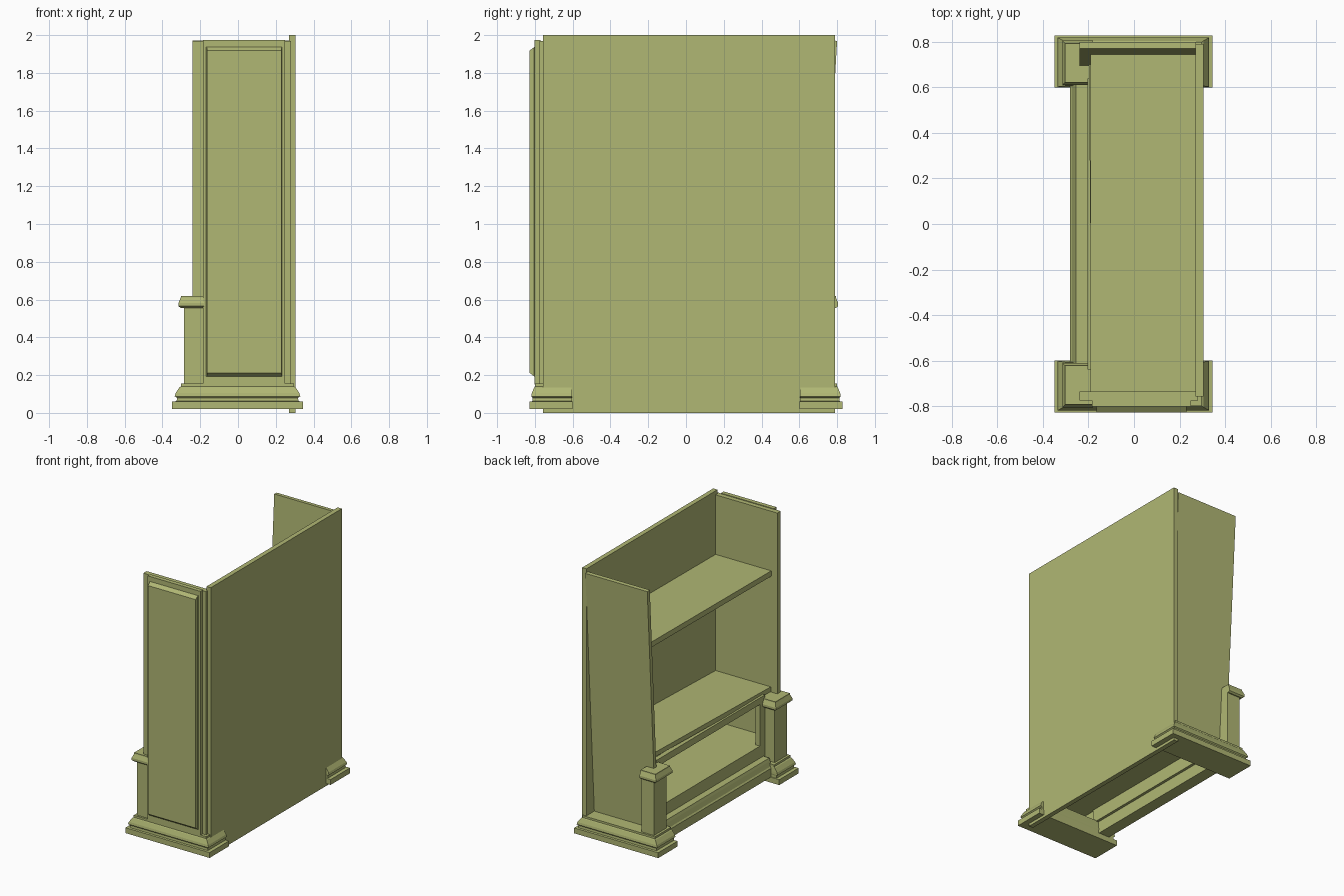
import bpy, bmesh
from mathutils import Matrix, Vector

if "Cube" in bpy.data.objects:
    bpy.data.objects.remove(bpy.data.objects["Cube"])

olive = bpy.data.materials.new("olive_paint")
olive.use_nodes = True
COLOUR = (0.434, 0.474, 0.174, 1)
olive.diffuse_color = COLOUR
olive.node_tree.nodes["Principled BSDF"].inputs["Base Color"].default_value = COLOUR


def finish(name, bm):
    bmesh.ops.recalc_face_normals(bm, faces=bm.faces)
    mesh = bpy.data.meshes.new(name)
    bm.to_mesh(mesh)
    bm.free()
    mesh.materials.append(olive)
    obj = bpy.data.objects.new(name, mesh)
    bpy.context.collection.objects.link(obj)
    return obj


def box(name, x, y, z, tilt=0, turn=0):
    """Box from ranges, optionally rotated about its centre."""
    bm = bmesh.new()
    bmesh.ops.create_cube(bm, size=1)
    size = Vector((x[1] - x[0], y[1] - y[0], z[1] - z[0]))
    bmesh.ops.scale(bm, vec=size, verts=bm.verts)
    obj = finish(name, bm)
    centre = Vector((sum(x), sum(y), sum(z))) / 2
    obj.matrix_world = (Matrix.Translation(centre) @ Matrix.Rotation(tilt, 4, 'X')
                        @ Matrix.Rotation(turn, 4, 'Z'))
    return obj


def loft(name, rings):
    """Skin over closed rings of equal point count, capped at both ends."""
    bm = bmesh.new()
    rows = [[bm.verts.new(p) for p in ring] for ring in rings]
    n = len(rows[0])
    for a, b in zip(rows, rows[1:]):
        for i in range(n):
            j = (i + 1) % n
            bm.faces.new((a[i], a[j], b[j], b[i]))
    bm.faces.new(rows[0])
    bm.faces.new(rows[-1])
    return finish(name, bm)


def rect(x0, x1, y0, y1, z):
    return [(x0, y0, z), (x1, y0, z), (x1, y1, z), (x0, y1, z)]


# Moulding profiles: (inset, height)
FOOT = [(0, 0.02), (0, 0.06), (0.025, 0.062), (0.027, 0.08), (0.015, 0.088),
        (0.02, 0.105), (0.04, 0.135), (0.048, 0.14), (0.048, 0.155)]
CAP = [(0.012, 0.555), (0, 0.565), (0, 0.582), (0.012, 0.612), (0.012, 0.62)]

# Feet, posts and caps on both ends
for side, s in (("front", -1), ("rear", 1)):
    loft(side + "_foot", [rect(-0.35 + i, 0.345 - i, s * (0.60 + i * 0.15),
                               s * (0.828 - i * 0.6), z) for i, z in FOOT])
    box(side + "_post", (-0.285, -0.18), sorted((s * 0.64, s * 0.785)), (0.15, 0.57))
    loft(side + "_post_cap", [rect(-0.315 + i, -0.18, s * (0.61 + i), s * (0.805 - i), z)
                              for i, z in CAP])

# Back board
box("back_board", (0.27, 0.305), (-0.757, 0.79), (0, 2))

# Front end: frame, inner board, raised field with bevelled edge
box("front_end_frame", (-0.24, 0.28), (-0.775, -0.735), (0.15, 1.97))
box("front_end_board", (-0.185, 0.25), (-0.802, -0.77), (0.15, 1.975))
field = [(0, -0.80), (0.005, -0.806), (0.005, -0.828)]
loft("front_end_raised_field", [
    [(-0.17 + i, y, 0.19 + k), (0.235 - i, y, 0.19 + k),
     (0.235 - i, y, 1.94 - k), (-0.17 + i, y, 1.94 - k)]
    for (i, y), k in zip(field, (0, 0.005, 0.022))])

# Rear end: plain board leaning inwards at its foot
box("rear_end_board", (-0.24, 0.272), (0.718, 0.748), (0.15, 1.972), tilt=-0.057)

# Shelves
box("upper_shelf", (-0.19, 0.275), (-0.74, 0.755), (1.49, 1.53), tilt=0.006)
box("lower_shelf", (-0.192, 0.275), (-0.74, 0.72), (0.645, 0.68), tilt=0.03, turn=0.008)

# Cabinet floor and face frame below the lower shelf
box("cabinet_floor", (-0.19, 0.275), (-0.74, 0.70), (0.25, 0.28))
box("face_frame_top_rail", (-0.205, -0.17), (-0.64, 0.64), (0.59, 0.64))
box("face_frame_bottom_rail", (-0.205, -0.17), (-0.64, 0.64), (0.15, 0.28))
for side, s in (("front", -1), ("rear", 1)):
    box(side + "_face_frame_stile", (-0.205, -0.17),
        sorted((s * 0.58, s * 0.66)), (0.28, 0.60))

# Moulded base rail between the feet
RAIL = [(-0.19, 0.06), (-0.28, 0.06), (-0.28, 0.125), (-0.272, 0.135),
        (-0.262, 0.17), (-0.255, 0.19), (-0.19, 0.19)]
loft("base_rail", [[(x, y, z) for x, z in RAIL] for y in (-0.62, 0.62)])
